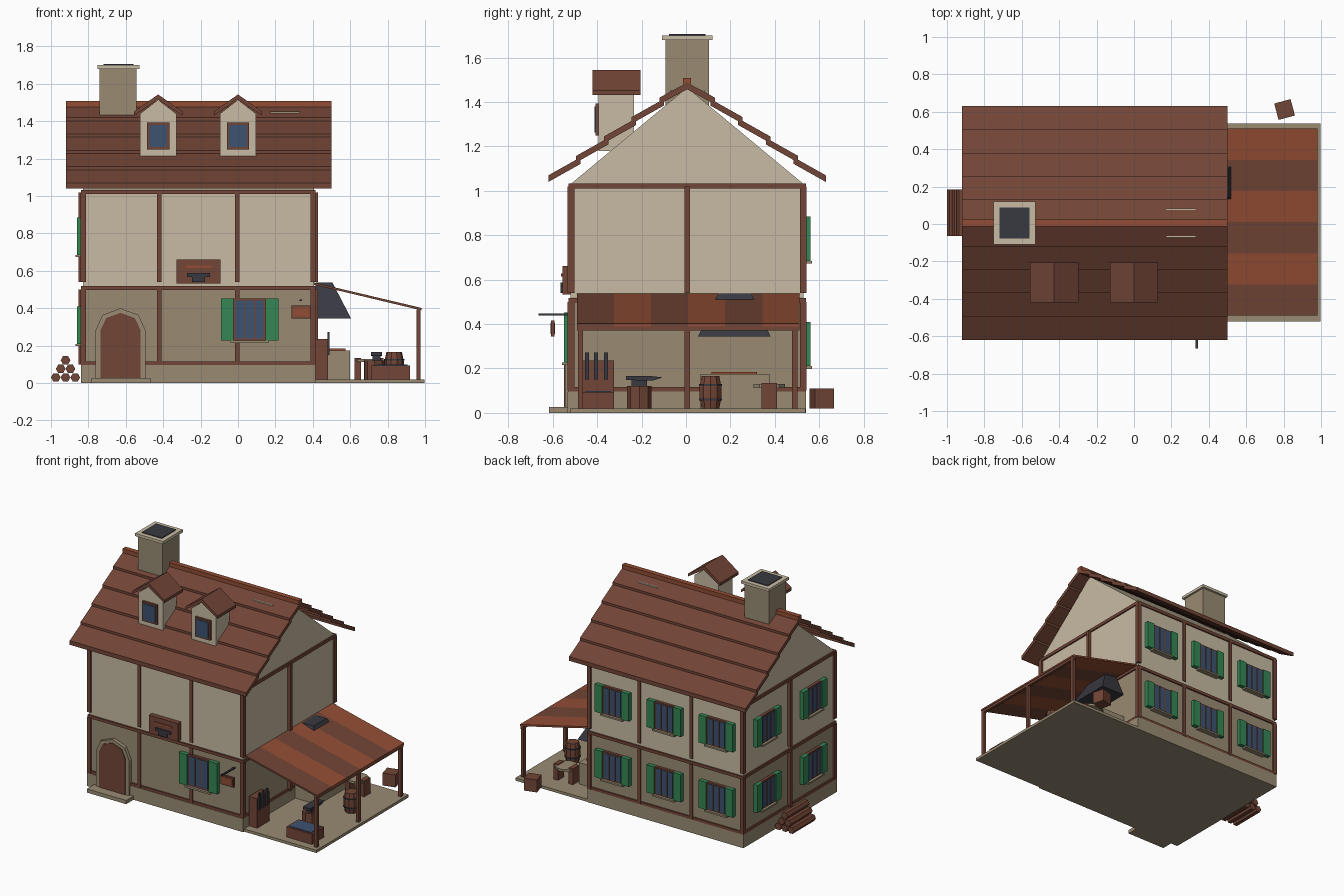
import bpy, bmesh, math
from mathutils import Matrix, Vector

default = bpy.data.objects.get("Cube")
if default:
    bpy.data.objects.remove(default, do_unlink=True)


def material(name, r, g, b):
    mat = bpy.data.materials.new(name)
    mat.use_nodes = True
    mat.diffuse_color = (r, g, b, 1)
    mat.node_tree.nodes["Principled BSDF"].inputs["Base Color"].default_value = (r, g, b, 1)
    return mat


plaster = material("cream plaster", 0.58, 0.50, 0.37)
stone = material("tan stone", 0.32, 0.26, 0.17)
wood = material("brown wood", 0.17, 0.06, 0.037)
clay = material("red clay", 0.29, 0.075, 0.035)
green = material("shutter green", 0.035, 0.24, 0.09)
blue = material("glass blue", 0.048, 0.085, 0.165)
iron = material("dark iron", 0.04, 0.041, 0.052)


def finish(name, bm, mat):
    bmesh.ops.recalc_face_normals(bm, faces=bm.faces)
    mesh = bpy.data.meshes.new(name)
    bm.to_mesh(mesh)
    bm.free()
    mesh.materials.append(mat)
    obj = bpy.data.objects.new(name, mesh)
    bpy.context.collection.objects.link(obj)
    return obj


def prism(name, profile, axis, start, end, mat):
    """Extrude a 2D profile along x (profile is y, z), y (x, z) or z (x, y)."""
    place = {"x": lambda a, b, t: (t, a, b), "y": lambda a, b, t: (a, t, b),
             "z": lambda a, b, t: (a, b, t)}[axis]
    bm = bmesh.new()
    near = [bm.verts.new(place(a, b, start)) for a, b in profile]
    far = [bm.verts.new(place(a, b, end)) for a, b in profile]
    bm.faces.new(near)
    bm.faces.new(far)
    for i in range(len(near)):
        j = (i + 1) % len(near)
        bm.faces.new((near[i], near[j], far[j], far[i]))
    return finish(name, bm, mat)


def box(name, x, y, z, mat):
    """Box from (low, high) pairs."""
    return prism(name, [(x[0], y[0]), (x[1], y[0]), (x[1], y[1]), (x[0], y[1])], "z", z[0], z[1], mat)


def around(center, half):
    return (center - half, center + half)


def polygon(cx, cy, radius, sides, turn=0.0):
    step = math.tau / sides
    return [(cx + radius * math.cos(step * i + turn), cy + radius * math.sin(step * i + turn))
            for i in range(sides)]


def frustum(name, rings, mat):
    """Stack of matching rings, each a (outline, height) pair."""
    bm = bmesh.new()
    loops = [[bm.verts.new((x, y, z)) for x, y in outline] for outline, z in rings]
    for low, high in zip(loops, loops[1:]):
        for i in range(len(low)):
            j = (i + 1) % len(low)
            bm.faces.new((low[i], low[j], high[j], high[i]))
    bm.faces.new(loops[0])
    bm.faces.new(loops[-1])
    return finish(name, bm, mat)


# House dimensions
LEFT, RIGHT, FRONT, BACK, MID = -0.84, 0.415, -0.53, 0.54, 0.005
BAY = (RIGHT - LEFT) / 3
IN = 0.01
wall_x, wall_y = (LEFT + IN, RIGHT - IN), (FRONT + IN, BACK - IN)

# Walls, base and gables
box("foundation", (LEFT, RIGHT), (FRONT - 0.003, BACK), (0, 0.097), stone)
box("lower_wall", wall_x, wall_y, (0.097, 0.52), stone)
box("upper_wall", wall_x, wall_y, (0.52, 1.03), plaster)
prism("gable", [(FRONT + IN, 1.03), (BACK - IN, 1.03), (MID, 1.465)], "x", *wall_x, plaster)

# Timber frame: rails on all sides, then posts for both floors
for label, z in (("base", (0.096, 0.116)), ("floor", (0.497, 0.518)), ("top", (1.01, 1.033))):
    for side, y in (("front", (FRONT, FRONT + 0.02)), ("back", (BACK - 0.02, BACK))):
        box(f"{label}_rail_{side}", (LEFT, RIGHT), y, z, wood)
    for side, x in (("left", (LEFT, LEFT + 0.02)), ("right", (RIGHT - 0.02, RIGHT))):
        box(f"{label}_rail_{side}", x, (FRONT, BACK), z, wood)
for floor, z in (("lower", (0.1, 0.5)), ("upper", (0.54, 1.02))):
    for i in range(4):
        wide = 0.015 if i in (0, 3) else 0.012
        x = min(max(LEFT + BAY * i, LEFT + wide - 0.003), RIGHT - wide + 0.003)
        for side, y in (("front", FRONT), ("back", BACK)):
            box(f"{floor}_post_{side}", around(x, wide), around(y, 0.003 if wide < 0.015 else 0.025), z, wood) \
                if wide < 0.015 else box(f"{floor}_corner_{side}", around(x, wide),
                                         around(y + (0.012 if y < 0 else -0.012), 0.015), z, wood)
    for side, x in (("left", LEFT), ("right", RIGHT)):
        box(f"{floor}_post_{side}", around(x, 0.012), around(MID, 0.012), z, wood)

# Roof: five overlapping plank rows on each slope, with a ridge cap
SLOPE, RIDGE, ROW = 0.70, 1.485, 0.125


def roof_z(d):
    return RIDGE - SLOPE * d


for sign, side in ((-1, "front"), (1, "back")):
    for i in range(5):
        low, high = ROW * (5 - i), max(ROW * (4 - i) - 0.02, 0)
        zl, zh = roof_z(low) + 0.004, roof_z(high) - 0.014
        prism(f"roof_row_{side}", [(MID + sign * low, zl - 0.012), (MID + sign * low, zl + 0.018),
                                   (MID + sign * high, zh + 0.016), (MID + sign * high, zh - 0.014)],
              "x", -0.92, 0.5, wood)
    box(f"roof_strip_{side}", (0.175, 0.33), around(MID + sign * 0.074, 0.004),
        (roof_z(0.074), roof_z(0.074) + 0.02), plaster)
box("ridge_cap", (-0.92, 0.5), around(MID, 0.018), (1.465, 1.507), clay)

# Chimney
box("chimney", around(-0.641, 0.099), around(MID, 0.098), (1.3, 1.685), stone)
box("chimney_cap", around(-0.639, 0.112), around(MID, 0.114), (1.68, 1.7), plaster)
box("chimney_flue", around(-0.639, 0.08), around(MID, 0.082), (1.69, 1.705), iron)

# Dormers
for cx in (-0.427, 0.0):
    prism("dormer_body", [(cx - 0.097, 1.18), (cx + 0.097, 1.18), (cx + 0.097, 1.44),
                          (cx, 1.515), (cx - 0.097, 1.44)], "y", -0.393, -0.235, plaster)
    for s in (-1, 1):
        prism("dormer_roof", [(cx, 1.515), (cx, 1.543), (cx + s * 0.129, 1.452), (cx + s * 0.129, 1.432)],
              "y", -0.42, -0.205, wood)
    box("dormer_frame", around(cx, 0.06), (-0.408, -0.39), (1.25, 1.392), wood)
    box("dormer_glass", around(cx, 0.047), (-0.413, -0.4), (1.262, 1.38), blue)


def window(wall, u, z, scale=1.0):
    """Shuttered window centred at u along a wall, with its lower edge at z."""
    def part(name, du, half, low, high, depth, mat):
        span = around(u + du * scale, half * scale)
        rise = (z + low * scale, z + high * scale)
        if wall == "left":
            box(name, (LEFT + IN - depth, LEFT + IN), span, rise, mat)
        elif wall == "front":
            box(name, span, (FRONT + IN - depth, FRONT + IN), rise, mat)
        else:
            box(name, span, (BACK - IN, BACK - IN + depth), rise, mat)
    part("window_frame", 0, 0.078, 0, 0.2, 0.02, wood)
    part("window_glass", 0, 0.067, 0.01, 0.19, 0.024, blue)
    for du in (-0.024, 0.024):
        part("window_bar", du, 0.003, 0.01, 0.19, 0.028, wood)
    for du in (-0.107, 0.107):
        part("shutter", du, 0.03, 0, 0.2, 0.03, green)
    part("window_sill", 0, 0.09, -0.012, 0, 0.038, stone)


window("front", 0.062, 0.228, 1.12)
for z in (0.21, 0.685):
    for i in range(3):
        window("back", LEFT + BAY * (i + 0.5), z)
    for y in (-0.26, 0.27):
        window("left", y, z)

# Arched front door and step
for name, half, spring, top, y, mat in (("door_surround", 0.134, 0.28, 0.4, -0.545, stone),
                                        ("door", 0.106, 0.285, 0.375, -0.55, wood)):
    right = [(half, 0.025), (half, spring), (half * 0.72, spring + (top - spring) * 0.7)]
    outline = right + [(0, top)] + [(-x, z) for x, z in reversed(right)]
    prism(name, [(x - 0.628, z) for x, z in outline], "y", y, FRONT + 0.02, mat)
box("door_step", around(-0.626, 0.158), (-0.617, FRONT), (0, 0.027), stone)

# Signs
box("sign_board", around(-0.211, 0.117), (-0.556, FRONT + 0.01), (0.532, 0.662), wood)
box("sign_bar", around(-0.211, 0.07), (-0.562, -0.55), (0.615, 0.628), clay)
box("sign_anvil_top", around(-0.211, 0.062), (-0.565, -0.55), (0.568, 0.588), iron)
box("sign_anvil_foot", around(-0.211, 0.035), (-0.565, -0.55), (0.54, 0.568), iron)
box("bracket", around(0.336, 0.006), (-0.665, FRONT + 0.01), around(0.443, 0.005), iron)
box("hanging_sign", around(0.338, 0.053), around(-0.6, 0.008), (0.345, 0.415), wood)
box("hanging_sign_face", around(0.338, 0.043), around(-0.6, 0.011), (0.355, 0.405), clay)

# Workshop floor, awning stripes and posts
box("workshop_floor", (RIGHT, 0.996), (-0.522, 0.538), (0, 0.02), stone)
for i in range(6):
    y = -0.49 + i / 6
    prism("awning_stripe", [(RIGHT - 0.01, 0.526), (RIGHT - 0.01, 0.538), (0.98, 0.402), (0.98, 0.389)],
          "y", y, y + 1 / 6, clay if i % 2 else wood)
box("awning_beam", around(0.965, 0.01), (-0.49, 0.51), (0.372, 0.393), wood)
for y in (-0.475, MID, 0.49):
    box("awning_post", around(0.965, 0.011), around(y, 0.012), (0.02, 0.39), wood)

# Forge with coals and hood
box("forge", (RIGHT - 0.01, 0.6), (0.065, 0.375), (0.02, 0.175), stone)
box("coals", (0.45, 0.575), (0.115, 0.32), (0.17, 0.185), clay)


def rectangle(x, y):
    return [(x[0], y[0]), (x[1], y[0]), (x[1], y[1]), (x[0], y[1])]


frustum("forge_hood", [(rectangle((RIGHT, 0.605), (0.055, 0.38)), 0.345),
                       (rectangle((RIGHT, 0.505), (0.145, 0.295)), 0.537)], iron)

# Tool rack
box("tool_rack", (RIGHT, 0.48), (-0.465, -0.325), (0.02, 0.235), wood)
for y in (-0.445, -0.405, -0.36):
    box("tool", (0.478, 0.49), around(y, 0.009), (0.15, 0.272), iron)

# Water trough
box("trough", (0.715, 0.92), (-0.465, -0.325), (0.02, 0.095), wood)
box("trough_water", (0.73, 0.905), (-0.452, -0.338), (0.09, 0.099), blue)

# Anvil on a stump
prism("stump", polygon(0.73, -0.21, 0.055, 8), "z", 0.02, 0.12, wood)
box("anvil_foot", around(0.74, 0.022), around(-0.21, 0.035), (0.12, 0.148), iron)
prism("anvil_top", [(-0.27, 0.165), (-0.27, 0.148), (-0.15, 0.145), (-0.105, 0.16), (-0.15, 0.165)],
      "x", 0.71, 0.77, iron)

# Barrel with hoops
frustum("barrel", [(polygon(0.835, 0.11, r, 10), z) for r, z in
                   ((0.042, 0.02), (0.052, 0.07), (0.052, 0.115), (0.042, 0.165))], wood)
for z in (0.055, 0.12):
    prism("barrel_hoop", polygon(0.835, 0.11, 0.054, 10), "z", z, z + 0.01, iron)

# Grinding bench
prism("bench_top", polygon(0.7, 0.375, 0.075, 10), "z", 0.113, 0.13, stone)
for x in (0.64, 0.76):
    box("bench_leg", around(x, 0.017), around(0.375, 0.035), (0.02, 0.135), wood)

# Crate behind the workshop
prism("crate", polygon(0.805, 0.612, 0.064, 4, math.radians(60)), "z", 0.02, 0.11, wood)

# Log pile
for row in range(3):
    for i in range(3 - row):
        x = -0.974 + 0.052 * i + 0.026 * row
        prism("log", polygon(x, 0.03 + 0.046 * row, 0.026, 6), "y", -0.065, 0.185, wood)
